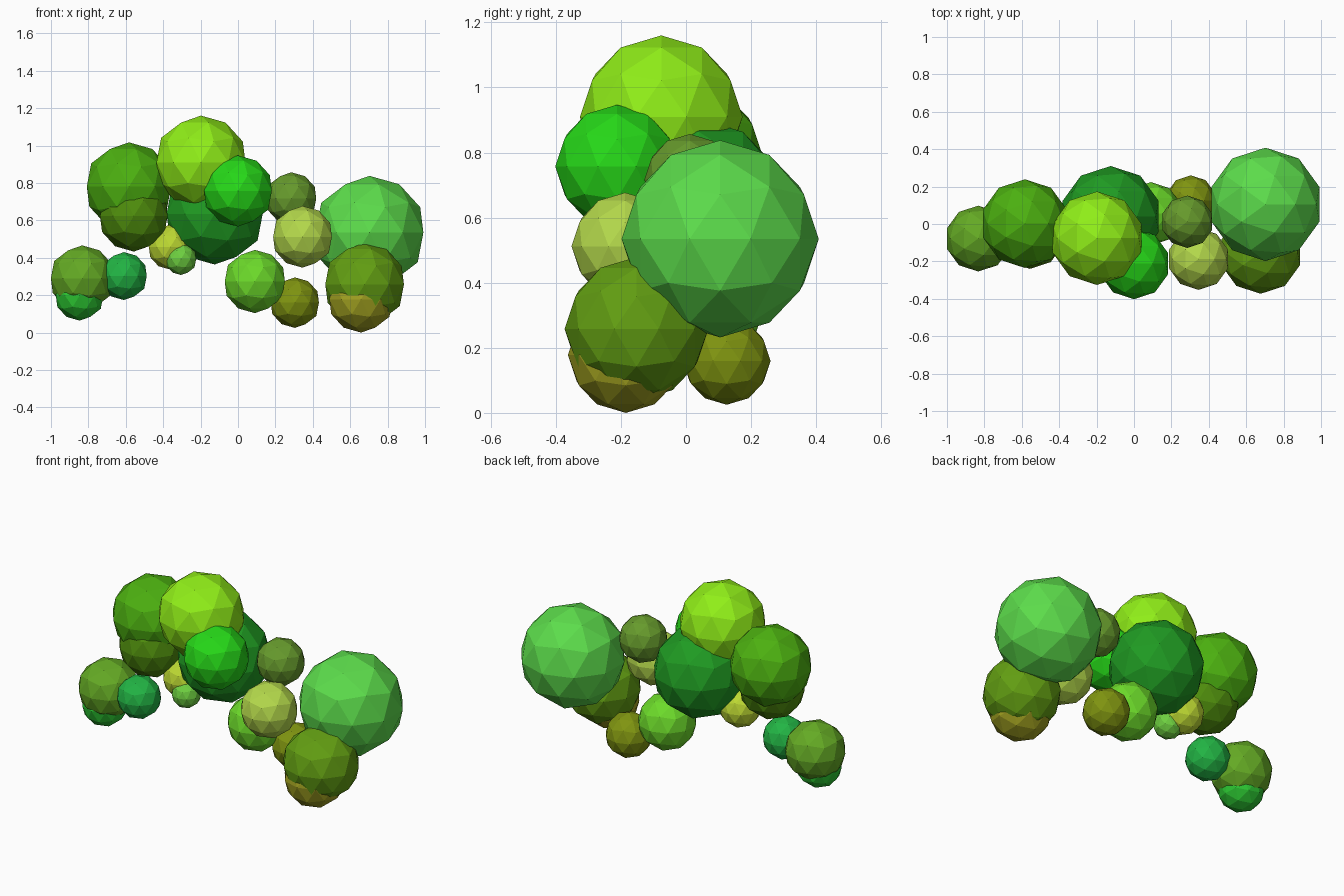
import bpy

if "Cube" in bpy.data.objects:
    bpy.data.objects.remove(bpy.data.objects["Cube"])

# Foliage clumps: name, centre x y z, radius, sRGB hex colour
CLUMPS = [
    ("right_large_clump", .703, .105, .535, .303, "5CDC4B"),
    ("right_front_clump", .677, -.152, .258, .221, "629E12"),
    ("right_base_clump", .658, -.185, .178, .178, "A0A020"),
    ("right_back_low_clump", .304, .125, .160, .135, "7F9410"),
    ("middle_low_clump", .090, .055, .273, .169, "6CDA2A"),
    ("middle_front_clump", .345, -.187, .512, .165, "B4D94B"),
    ("middle_upper_clump", .285, .012, .717, .140, "669A2C"),
    ("front_bright_clump", .000, -.212, .757, .190, "26D918"),
    ("core_clump", -.125, .040, .634, .270, "1F9A22"),
    ("crown_clump", -.198, -.076, .910, .250, "90EE18"),
    ("left_upper_clump", -.583, .002, .780, .237, "4CB010"),
    ("left_under_clump", -.557, -.050, .623, .190, "4E8C0C"),
    ("far_left_clump", -.833, -.078, .290, .176, "64AA24"),
    ("far_left_base_clump", -.847, -.095, .197, .133, "2CC832"),
    ("left_small_clump", -.610, -.098, .302, .128, "22B444"),
    ("hanging_yellow_clump", -.362, -.015, .457, .120, "BCD832"),
    ("hanging_tiny_clump", -.305, -.070, .393, .085, "6ED040"),
]


def linear(hex_colour):
    values = [int(hex_colour[i:i + 2], 16) / 255 for i in (0, 2, 4)]
    return [v / 12.92 if v <= .04045 else ((v + .055) / 1.055) ** 2.4 for v in values]


# Each clump is a flat-shaded, 80-sided ball
for name, x, y, z, radius, colour in CLUMPS:
    bpy.ops.mesh.primitive_ico_sphere_add(subdivisions=2, radius=radius, location=(x, y, z))
    ob = bpy.context.object
    ob.name = name
    mat = bpy.data.materials.new(name + "_leaf")
    mat.diffuse_color = (*linear(colour), 1)
    mat.use_nodes = True
    mat.node_tree.nodes["Principled BSDF"].inputs["Base Color"].default_value = mat.diffuse_color
    ob.data.materials.append(mat)
